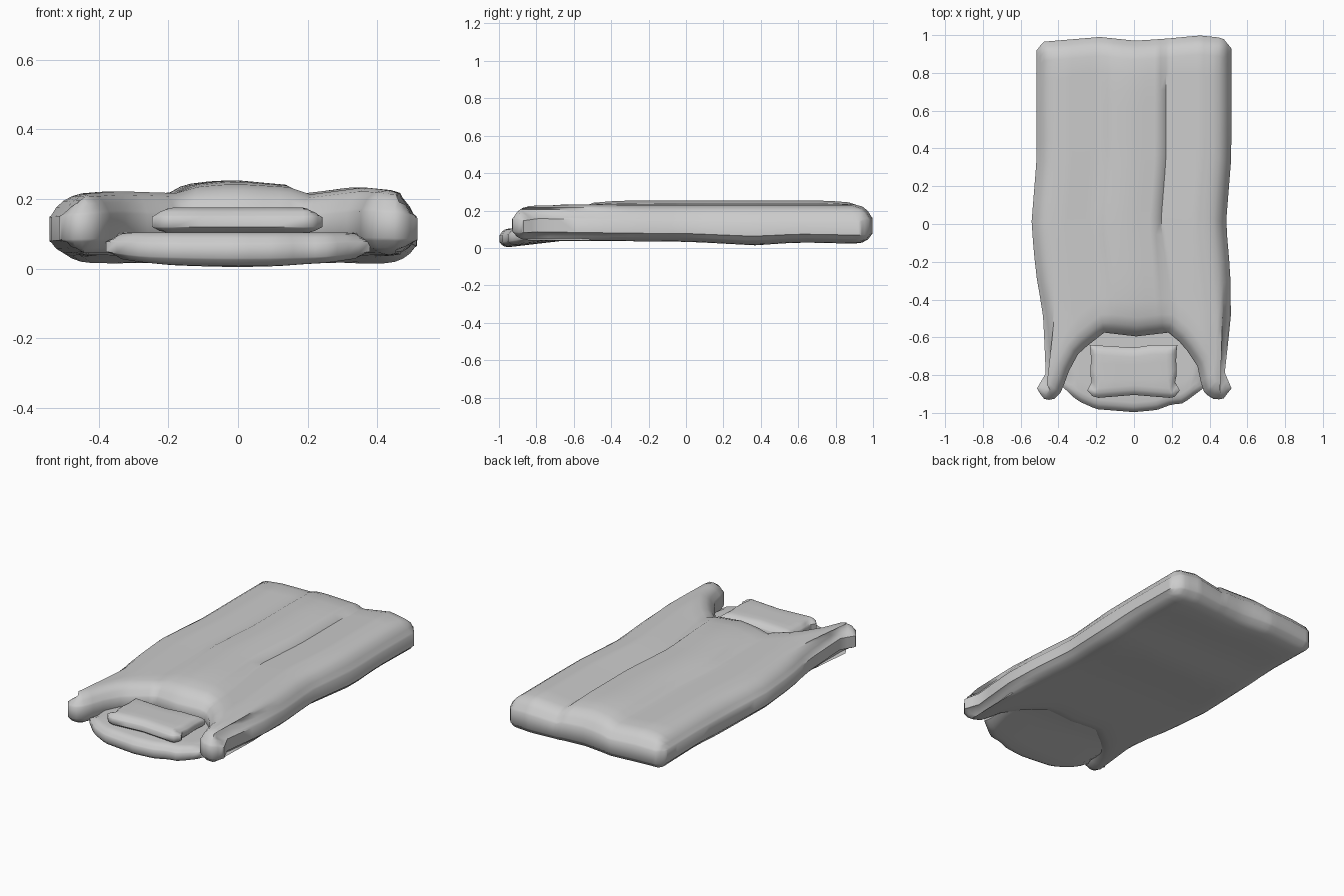
import bpy, bmesh, math

if "Cube" in bpy.data.objects:
    bpy.data.objects.remove(bpy.data.objects["Cube"], do_unlink=True)

grey = bpy.data.materials.new("soft grey")
grey.use_nodes = True
colour = (0.6, 0.6, 0.6, 1)
grey.diffuse_color = colour
grey.node_tree.nodes["Principled BSDF"].inputs["Base Color"].default_value = colour


def lerp(points, t):
    """Piecewise linear curve through the given points."""
    if t <= points[0][0]:
        return points[0][1]
    for (a, p), (b, q) in zip(points, points[1:]):
        if t <= b:
            return p + (q - p) * (t - a) / (b - a)
    return points[-1][1]


def bulge(d, r):
    """Rounded edge: thickness factor at distance d from the rim."""
    k = 1 - min(max(d / r, 0), 1)
    return max(0.3, math.sqrt(1 - k * k))


def cushion(name, xs, front, back, bottom, top, r, stations, warp=lambda x, y: x):
    """Loft inflated y-sections across the columns xs."""
    bm = bmesh.new()
    rims = [r * k for k in (0, 0.08, 0.25, 0.55, 1)]
    columns = []
    for x in xs:
        f, b = front(x), back(x)
        slope = (front(x + 0.015) - front(x - 0.015)) / 0.03
        length = math.hypot(1, slope)
        nx, ny = -0.7 * slope / length, max(1 / length, 0.5)
        spots = [(x + nx * d, f + ny * d, d) for d in rims]
        y0, y1 = spots[-1][1], b - r
        nx_end = spots[-1][0] - x
        for i in range(1, stations):
            t = i / stations
            spots.append((x + nx_end * max(0, 1 - 3 * t), y0 + (y1 - y0) * t, r))
        spots += [(x, b - d, d) for d in reversed(rims)]
        side = bulge(min(x - xs[0], xs[-1] - x), r)
        upper, lower = [], []
        for px, py, d in spots:
            hi, lo = top(px, py), bottom(px, py)
            mid = (hi + lo) / 2
            q = min(side, bulge(d, r))
            wx = warp(px, py)
            upper.append(bm.verts.new((wx, py, mid + (hi - mid) * q)))
            lower.append(bm.verts.new((wx, py, mid + (lo - mid) * q ** 0.6)))
        columns.append((upper, lower))
    # Top and underside, with the front and back rims closed
    for (ua, la), (ub, lb) in zip(columns, columns[1:]):
        ring_a, ring_b = ua + la[::-1], ub + lb[::-1]
        n = len(ring_a)
        for i in range(n):
            j = (i + 1) % n
            bm.faces.new((ring_a[i], ring_b[i], ring_b[j], ring_a[j]))
    # Side rims
    for u, l in (columns[0], columns[-1]):
        for i in range(len(u) - 1):
            bm.faces.new((u[i], u[i + 1], l[i + 1], l[i]))
    bmesh.ops.recalc_face_normals(bm, faces=bm.faces)
    mesh = bpy.data.meshes.new(name)
    bm.to_mesh(mesh)
    bm.free()
    mesh.materials.append(grey)
    obj = bpy.data.objects.new(name, mesh)
    bpy.context.collection.objects.link(obj)
    bpy.ops.object.select_all(action="DESELECT")
    obj.select_set(True)
    bpy.context.view_layer.objects.active = obj
    bpy.ops.object.shade_smooth_by_angle(angle=math.radians(50))
    return obj


# Mattress: two side tubes, a raised middle tube and an arched head opening
ARCH = [(-0.515, -0.87), (-0.48, -0.925), (-0.43, -0.935), (-0.385, -0.89),
        (-0.35, -0.78), (-0.3, -0.68), (-0.17, -0.575), (0, -0.595), (0.17, -0.575),
        (0.25, -0.64), (0.335, -0.76), (0.36, -0.88), (0.41, -0.925),
        (0.47, -0.93), (0.515, -0.87)]
FOOT = [(-0.515, 0.92), (-0.48, 0.965), (-0.18, 0.99), (0.01, 0.97),
        (0.18, 0.982), (0.35, 0.998), (0.47, 0.985), (0.515, 0.93)]
CROWN = [(-0.5, 0.21), (-0.35, 0.222), (-0.17, 0.216), (0.17, 0.21),
         (0.35, 0.233), (0.48, 0.22), (0.52, 0.2)]
RIDGE = [(-0.175, 0), (-0.13, 0.026), (-0.02, 0.042), (0.14, 0.03), (0.17, 0)]
FADE = [(-0.65, 0.2), (-0.45, 0.85), (-0.3, 1), (0.75, 1), (0.95, 0.6)]
BELLY = [(-0.95, 0.04), (0, 0.034), (0.37, 0.014), (0.6, 0.03), (0.93, 0.022)]
SWAY = [(-0.9, 0), (-0.65, 0.01), (-0.48, 0.015), (0, -0.028), (0.35, 0), (0.9, 0)]

right_half = [0.06, 0.11, 0.14, 0.17, 0.19, 0.23, 0.27, 0.305, 0.33, 0.35, 0.37,
              0.39, 0.42, 0.45, 0.475, 0.495, 0.508, 0.515]
body_xs = [-x for x in reversed(right_half)] + [0] + right_half

cushion("mattress", body_xs,
        lambda x: lerp(ARCH, x), lambda x: lerp(FOOT, x),
        lambda x, y: lerp(BELLY, y),
        lambda x, y: lerp(CROWN, x) + lerp(RIDGE, x) * lerp(FADE, y),
        0.1, 16, lambda x, y: x + lerp(SWAY, y))

# Head tray: low curved shelf filling the opening
LIP = [(-0.38, -0.86), (-0.3, -0.935), (-0.2, -0.98), (0, -0.996),
       (0.12, -0.985), (0.2, -0.955), (0.26, -0.95), (0.38, -0.86)]
tray_xs = [0.38 * i / 12 for i in range(-12, 13)]
cushion("head_tray", tray_xs,
        lambda x: lerp(LIP, x), lambda x: -0.45,
        lambda x, y: lerp([(-0.95, 0.004), (-0.6, 0.045)], y) + 0.1 * x * x,
        lambda x, y: 0.104, 0.05, 6)

# Pillow: small pinched cushion on the tray
HEAD = [(-0.24, -0.88), (-0.2, -0.922), (0, -0.905), (0.2, -0.922), (0.235, -0.88)]
NECK = [(-0.24, -0.64), (0, -0.655), (0.1, -0.64), (0.225, -0.64)]
pillow_xs = [-0.24, -0.235, -0.225, -0.21, -0.18, -0.1, 0,
             0.1, 0.18, 0.205, 0.22, 0.23, 0.235]
cushion("pillow", pillow_xs,
        lambda x: lerp(HEAD, x), lambda x: lerp(NECK, x),
        lambda x, y: 0.1, lambda x, y: 0.175, 0.05, 4,
        lambda x, y: x * (1 - 0.05 * math.cos((y + 0.72) * 14)))
